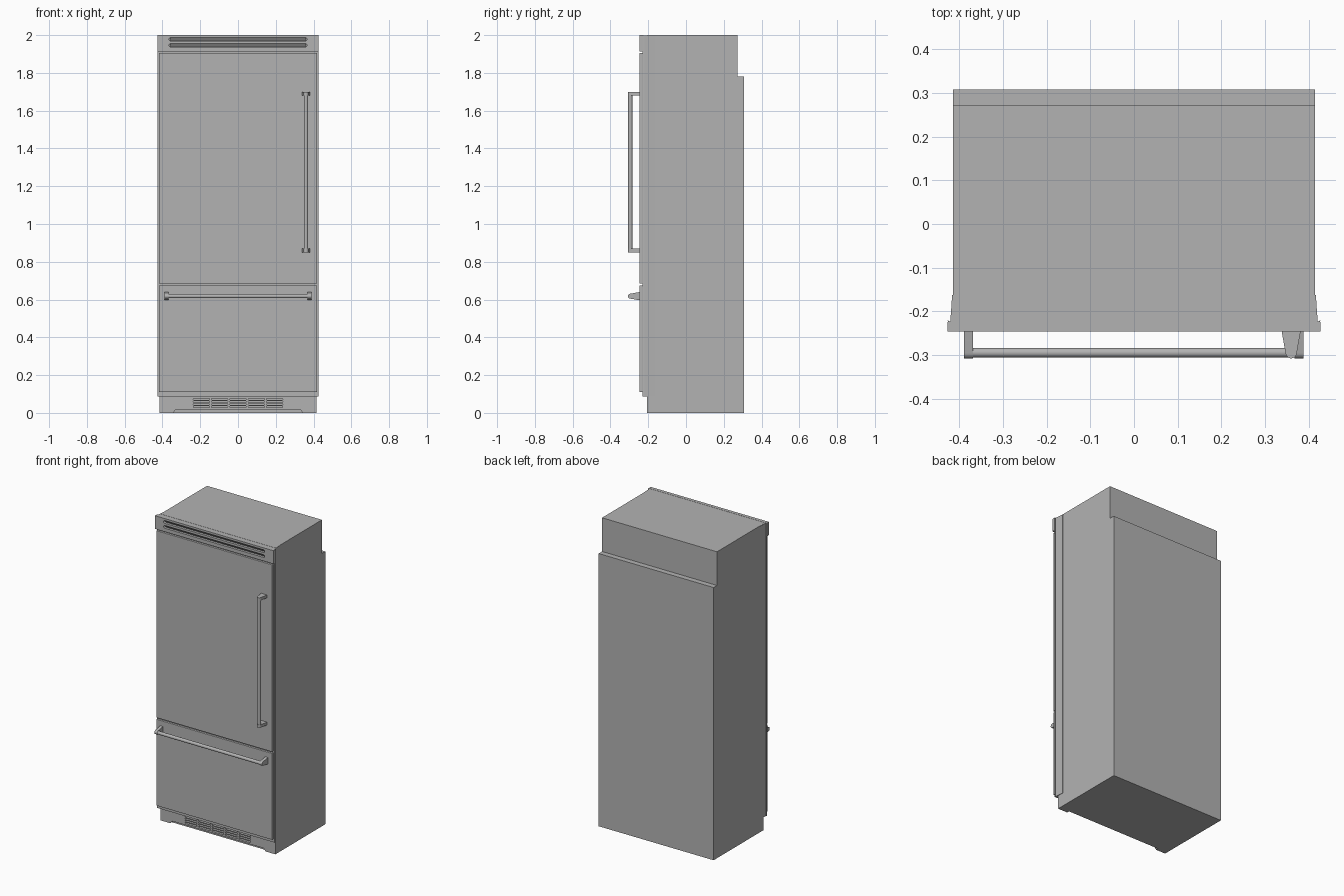
import bpy, bmesh, math
from mathutils import Vector

if "Cube" in bpy.data.objects:
    bpy.data.objects.remove(bpy.data.objects["Cube"])

steel = bpy.data.materials.new("brushed_grey")
steel.diffuse_color = (0.45, 0.45, 0.45, 1)
steel.use_nodes = True
steel.node_tree.nodes["Principled BSDF"].inputs["Base Color"].default_value = steel.diffuse_color


def prism(name, profile, axis, lo, hi, bevel=0.0):
    """Extrude a 2D profile along an axis; profile is (y,z), (x,z) or (x,y)."""
    def place(p, d):
        v = list(p)
        v.insert("xyz".index(axis), d)
        return Vector(v)
    bm = bmesh.new()
    a = [bm.verts.new(place(p, lo)) for p in profile]
    b = [bm.verts.new(place(p, hi)) for p in profile]
    bm.faces.new(a)
    bm.faces.new(b[::-1])
    n = len(profile)
    for i in range(n):
        bm.faces.new((a[i], b[i], b[(i + 1) % n], a[(i + 1) % n]))
    bmesh.ops.recalc_face_normals(bm, faces=bm.faces)
    me = bpy.data.meshes.new(name)
    bm.to_mesh(me)
    bm.free()
    me.materials.append(steel)
    ob = bpy.data.objects.new(name, me)
    bpy.context.collection.objects.link(ob)
    if bevel:
        m = ob.modifiers.new("edge", 'BEVEL')
        m.width, m.segments = bevel, 2
    return ob


def box(name, x0, x1, y0, y1, z0, z1, bevel=0.0):
    return prism(name, [(x0, z0), (x1, z0), (x1, z1), (x0, z1)], 'y', y0, y1, bevel)


def slot(x0, x1, zc, h):
    """Stadium outline in x,z."""
    r = h / 2
    pts = []
    for cx, start in ((x1 - r, -90), (x0 + r, 90)):
        for i in range(7):
            t = math.radians(start + i * 30)
            pts.append((cx + r * math.cos(t), zc + r * math.sin(t)))
    return pts


def cut(target, outlines, y0, y1):
    """Punch slot outlines through a plate."""
    for o in outlines:
        c = prism("slot_cutter", o, 'y', y0, y1)
        m = target.modifiers.new("slot", 'BOOLEAN')
        m.operation, m.solver, m.object = 'DIFFERENCE', 'EXACT', c
        bpy.context.view_layer.objects.active = target
        bpy.ops.object.modifier_apply(modifier=m.name)
        bpy.data.objects.remove(c)


def smooth(ob):
    bpy.ops.object.select_all(action='DESELECT')
    ob.select_set(True)
    bpy.context.view_layer.objects.active = ob
    bpy.ops.object.shade_smooth_by_angle(angle=math.radians(35))


# Cabinet with stepped back
prism("cabinet", [(-0.19, 0), (0.308, 0), (0.308, 1.78), (0.273, 1.78), (0.273, 2.0),
                  (-0.207, 2.0), (-0.207, 0.088), (-0.19, 0.088)], 'x', -0.415, 0.415)

# Front frame and side trim flanges
box("front_frame", -0.416, 0.416, -0.23, -0.206, 0.088, 1.999)
trim = [(0.414, -0.23), (0.425, -0.23), (0.427, -0.22), (0.421, -0.224),
        (0.418, -0.185), (0.417, -0.163), (0.414, -0.163)]
for s, side in ((-1, "left"), (1, "right")):
    prism("side_trim_" + side, [(s * x, y) for x, y in trim], 'z', 0.088, 1.999)

# Door and drawer fronts
box("fridge_door", -0.419, 0.419, -0.246, -0.231, 0.684, 1.905, 0.002)
box("freezer_drawer", -0.419, 0.419, -0.246, -0.231, 0.11, 0.674, 0.002)

# Top vent panel with two long slots and slanted louvres
rows = (1.946, 1.978)
grille = box("top_vent_panel", -0.427, 0.427, -0.246, -0.224, 1.914, 2.0)
cut(grille, [slot(-0.365, 0.365, z, 0.018) for z in rows], -0.26, -0.2)
for z in rows:
    prism("louvre", [(-0.243, z + 0.009), (-0.23, z - 0.009), (-0.229, z + 0.009)],
          'x', -0.36, 0.36)

# Kick plate with bottom cutaway and five vent columns
kick = prism("kick_plate", [(-0.415, 0), (-0.345, 0), (-0.33, 0.017), (0.33, 0.017),
                            (0.345, 0), (0.415, 0), (0.415, 0.088), (-0.415, 0.088)],
             'y', -0.207, -0.189)
vents = [slot(c * 0.097 - 0.043, c * 0.097 + 0.043, 0.032 + r * 0.0135, 0.009)
         for c in range(-2, 3) for r in range(4)]
cut(kick, vents, -0.22, -0.18)


# Handles: tapered brackets with rounded tips plus a round bar
def bracket_outline(c):
    pts = [(c - 0.022, -0.244)]
    for i in range(9):
        t = math.pi * (1 + i / 8)
        pts.append((c + 0.013 * math.cos(t), -0.295 + 0.013 * math.sin(t)))
    return pts + [(c + 0.022, -0.244)]


def bar_outline(c, flip):
    pts = [(c + 0.011 * math.cos(math.tau * i / 20), -0.295 + 0.011 * math.sin(math.tau * i / 20))
           for i in range(20)]
    return [(b, a) for a, b in pts] if flip else pts


for z0 in (0.85, 1.68):
    smooth(prism("door_handle_bracket", bracket_outline(0.36), 'z', z0, z0 + 0.019))
smooth(prism("door_handle_bar", bar_outline(0.36, False), 'z', 0.865, 1.684))

for x0 in (-0.389, 0.368):
    smooth(prism("drawer_handle_bracket", [(y, z) for z, y in bracket_outline(0.618)],
                 'x', x0, x0 + 0.02))
smooth(prism("drawer_handle_bar", bar_outline(0.618, True), 'x', -0.372, 0.372))
